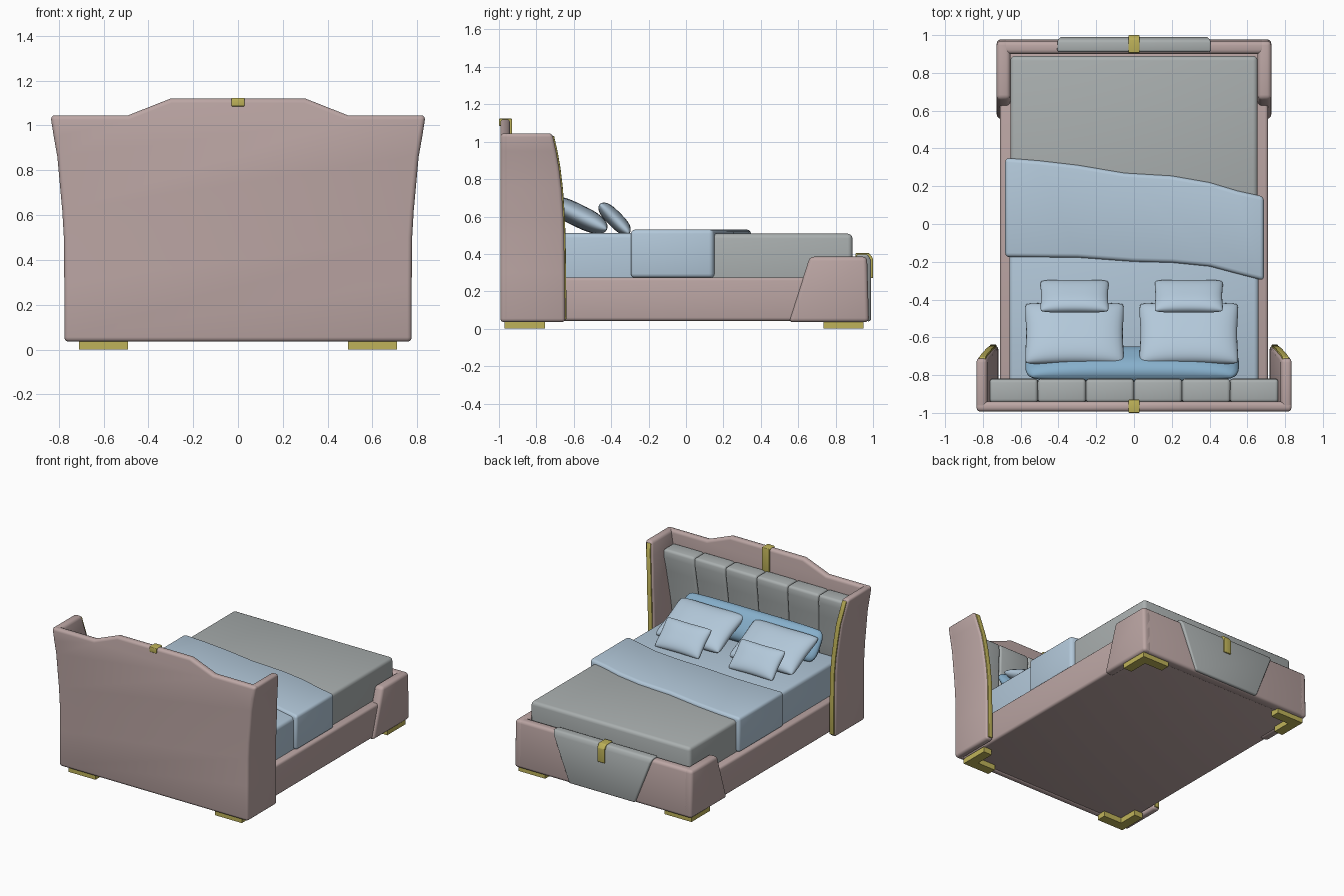
import bpy, bmesh, math
from mathutils import Matrix

if "Cube" in bpy.data.objects:
    bpy.data.objects.remove(bpy.data.objects["Cube"])

def mat(name, c):
    m = bpy.data.materials.new(name)
    m.diffuse_color = (*c, 1)
    m.use_nodes = True
    m.node_tree.nodes["Principled BSDF"].inputs["Base Color"].default_value = m.diffuse_color
    return m

PINK = mat("dusty_pink", (0.50, 0.38, 0.37))
GREY = mat("soft_grey", (0.40, 0.43, 0.43))
BLUE = mat("pale_blue", (0.45, 0.58, 0.70))
DEEP = mat("mid_blue", (0.24, 0.43, 0.60))
GOLD = mat("brass", (0.52, 0.45, 0.10))

def finish(name, bm, m, bevel=0, seg=3, angle=40):
    bmesh.ops.recalc_face_normals(bm, faces=bm.faces)
    me = bpy.data.meshes.new(name)
    bm.to_mesh(me)
    bm.free()
    ob = bpy.data.objects.new(name, me)
    bpy.context.collection.objects.link(ob)
    me.materials.append(m)
    bpy.ops.object.select_all(action='DESELECT')
    ob.select_set(True)
    bpy.context.view_layer.objects.active = ob
    if bevel:
        b = ob.modifiers.new("round", 'BEVEL')
        b.width, b.segments, b.limit_method = bevel, seg, 'ANGLE'
        b.angle_limit = math.radians(32)
        bpy.ops.object.modifier_apply(modifier="round")
    bpy.ops.object.shade_smooth_by_angle(angle=math.radians(angle))
    return ob

def loft(name, rings, m, bevel=0, seg=3):
    bm = bmesh.new()
    vs = [[bm.verts.new(p) for p in r] for r in rings]
    n = len(rings[0])
    for a, b in zip(vs, vs[1:]):
        for i in range(n):
            j = (i + 1) % n
            bm.faces.new((a[i], a[j], b[j], b[i]))
    bm.faces.new(vs[0])
    bm.faces.new(vs[-1])
    return finish(name, bm, m, bevel, seg)

def box(name, x0, x1, y0, y1, z0, z1, m, bevel=0):
    return loft(name, [[(x0, y0, z), (x1, y0, z), (x1, y1, z), (x0, y1, z)] for z in (z0, z1)], m, bevel)

def side_prism(name, yz, x0, x1, m, bevel=0):
    return loft(name, [[(x, y, z) for y, z in yz] for x in (x0, x1)], m, bevel)

# headboard outline: height, half width, wing front edge
SECT = [(0.035, 0.775, -0.645), (0.3, 0.775, -0.647), (0.5, 0.777, -0.65), (0.62, 0.784, -0.655),
        (0.75, 0.796, -0.664), (0.86, 0.806, -0.677), (0.95, 0.822, -0.693), (1.045, 0.837, -0.714)]
T = 0.057

# headboard back panel with raised centre
right = [(x, z) for z, x, _ in SECT] + [(0.49, 1.045), (0.3, 1.12)]
outline = right + [(-x, z) for x, z in reversed(right)]
loft("headboard_panel", [[(x, y, z) for x, z in outline] for y in (-0.993, -0.94)], PINK, 0.02)

for s, side in ((-1, "left"), (1, "right")):
    # flared headboard wings with brass edge trim
    loft("headboard_wing_" + side,
         [[(s * x, -0.992, z), (s * x, f, z), (s * (x - T), f, z), (s * (x - T), -0.992, z)]
          for z, x, f in SECT], PINK, 0.02)
    loft("wing_trim_" + side,
         [[(s * (x - 0.012), f + 0.006, z), (s * (x - 0.047), f + 0.006, z),
           (s * (x - 0.047), f - 0.02, z), (s * (x - 0.012), f - 0.02, z)]
          for z, x, f in [(0.05, 0.775, -0.645)] + SECT[1:-1] + [(1.03, 0.833, -0.711)]], GOLD, 0.004, 2)
    # footboard side arms
    side_prism("footboard_arm_" + side, [(0.55, 0.035), (0.662, 0.385), (0.968, 0.385), (0.978, 0.035)],
               s * 0.655, s * 0.727, PINK, 0.022)
    # L-shaped feet
    for e, end, yo in ((-1, "head", 0.97), (1, "foot", 0.95)):
        L = [(0.71, yo), (0.49, yo), (0.49, yo - 0.07), (0.64, yo - 0.07), (0.64, yo - 0.215), (0.71, yo - 0.215)]
        loft(f"foot_{end}_{side}", [[(s * x, e * y, z) for x, y in L] for z in (0, 0.04)], GOLD)

# padded headboard channels
PAD = [(-0.945, 0.42), (-0.865, 0.42), (-0.85, 0.6), (-0.83, 0.8), (-0.818, 0.9), (-0.822, 0.955), (-0.945, 0.955)]
def flare(z):
    return 1 if z > 0.9 else 0.945 + 0.055 * max(0, (z - 0.5) / 0.4)
for i in range(6):
    xs = (-0.765 + i * 0.255, -0.765 + (i + 1) * 0.255)
    loft(f"headboard_channel_{i + 1}", [[(x * flare(z), y, z) for y, z in PAD] for x in xs], GREY, 0.018)

# headboard clip
side_prism("headboard_clip", [(-1.0, 1.085), (-1.0, 1.123), (-0.93, 1.123), (-0.93, 0.93), (-0.945, 0.93), (-0.945, 1.085)],
           -0.03, 0.03, GOLD, 0.005)

# bed frame and footboard
box("bed_frame", -0.71, 0.71, -0.96, 0.94, 0.042, 0.275, PINK, 0.018)
side_prism("footboard_panel", [(0.9, 0.035), (0.9, 0.385), (0.968, 0.385), (0.978, 0.035)], -0.725, 0.725, PINK, 0.022)

# tapered grey drape over the footboard, with clip
DR = [(0.91, 0.35), (0.91, 0.398), (0.972, 0.398), (0.99, 0.365), (0.99, 0.04), (0.96, 0.04)]
loft("footboard_drape", [[(s * (0.27 + 0.14 * (z - 0.04) / 0.358), y, z) for y, z in DR] for s in (-1, 1)], GREY, 0.012)
side_prism("footboard_clip", [(0.906, 0.36), (0.906, 0.404), (0.98, 0.404), (1.0, 0.375), (1.0, 0.27), (0.975, 0.27)],
           -0.03, 0.03, GOLD, 0.005)

# mattress, cover and folded blanket band
box("mattress", -0.655, 0.655, -0.1, 0.89, 0.2, 0.508, GREY, 0.025)
box("bed_cover", -0.66, 0.66, -0.87, 0.0, 0.2, 0.511, BLUE, 0.025)
far = [(-0.682, 0.35), (-0.5, 0.335), (-0.3, 0.312), (-0.05, 0.27), (0.2, 0.255), (0.4, 0.22), (0.55, 0.175), (0.688, 0.145)]
near = [(0.688, -0.3), (0.55, -0.265), (0.4, -0.225), (0.2, -0.205), (0, -0.2), (-0.3, -0.178), (-0.682, -0.175)]
loft("blanket_band", [[(x, y, z) for x, y in far + near] for z in (0.272, 0.53)], BLUE, 0.022)

# cushions
def pillow(name, w, d, t, loc, tilt, m, pinch=0.07, n=20):
    bm = bmesh.new()
    par = [math.sin(math.pi / 2 * (2 * i / n - 1)) for i in range(n + 1)]
    for s in (-1, 1):
        g = []
        for u in par:
            row = []
            for v in par:
                c = 1 - 0.07 * (u * v) ** 4
                h = max(0, (1 - abs(u) ** 3) * (1 - abs(v) ** 3)) ** 0.45
                row.append(bm.verts.new((w / 2 * u * c * (1 - pinch * (1 - v * v)),
                                         d / 2 * v * c * (1 - pinch * (1 - u * u)), s * t / 2 * h)))
            g.append(row)
        for i in range(n):
            for j in range(n):
                bm.faces.new((g[i][j], g[i + 1][j], g[i + 1][j + 1], g[i][j + 1]))
    bmesh.ops.remove_doubles(bm, verts=bm.verts, dist=1e-5)
    bm.transform(Matrix.Translation(loc) @ Matrix.Rotation(math.radians(tilt), 4, 'X'))
    finish(name, bm, m, angle=100)

for x, side in ((-0.315, "left"), (0.29, "right")):
    pillow("large_pillow_" + side, 0.55, 0.37, 0.12, (x, -0.58, 0.607), -26, BLUE)
    pillow("small_pillow_" + side, 0.38, 0.235, 0.085, (x, -0.382, 0.588), -45, BLUE)
pillow("back_bolster", 1.13, 0.24, 0.14, (-0.01, -0.745, 0.61), -55, DEEP, 0.0)
